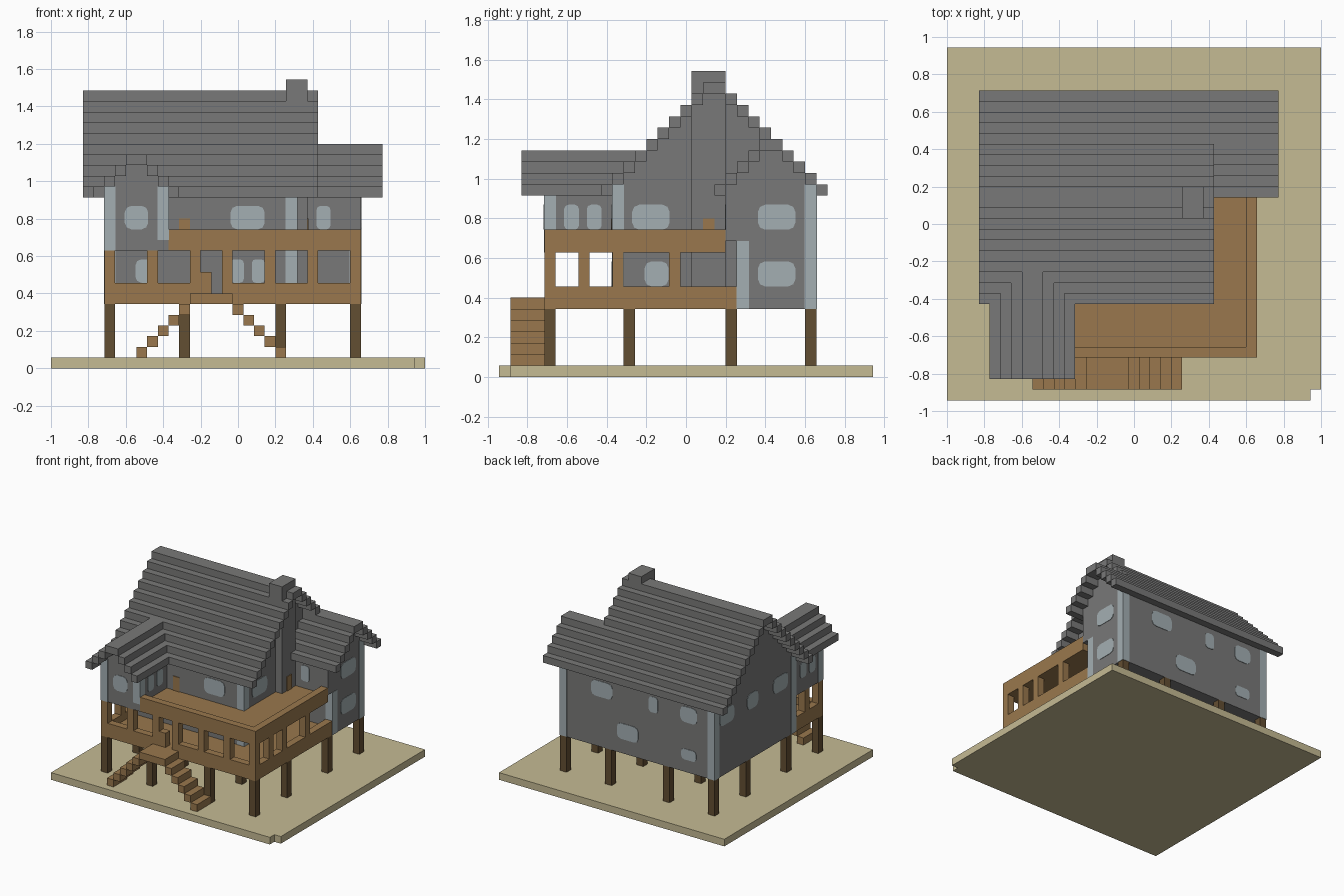
import bpy, bmesh
from mathutils import Vector

cube = bpy.data.objects.get("Cube")
if cube:
    bpy.data.objects.remove(cube, do_unlink=True)

V = 2 / 35  # one block; everything below is measured in blocks


def material(name, rgb):
    m = bpy.data.materials.new(name)
    m.use_nodes = True
    m.diffuse_color = (*rgb, 1)
    bsdf = next(n for n in m.node_tree.nodes if n.type == 'BSDF_PRINCIPLED')
    bsdf.inputs["Base Color"].default_value = (*rgb, 1)
    bsdf.inputs["Roughness"].default_value = 0.9
    return m


stone = material("grey_stone", (0.19, 0.19, 0.188))
pale = material("pale_blue", (0.37, 0.43, 0.45))
wood = material("warm_wood", (0.32, 0.187, 0.074))
dark = material("dark_wood", (0.124, 0.077, 0.032))
sand = material("sand", (0.56, 0.495, 0.295))


def place(i, j, k):
    return Vector(((i - 17.5) * V, (j - 16.5) * V, k * V))


def add_prism(bm, pts, axis, a, b):
    """Extrude a 2D outline along an axis between two planes."""
    def at(p, d):
        u, w = p
        return place(*{'x': (d, u, w), 'y': (u, d, w), 'z': (u, w, d)}[axis])
    lo = [bm.verts.new(at(p, a)) for p in pts]
    hi = [bm.verts.new(at(p, b)) for p in pts]
    faces = [bm.faces.new(lo), bm.faces.new(hi)]
    for n in range(len(pts)):
        m = (n + 1) % len(pts)
        faces.append(bm.faces.new((lo[n], lo[m], hi[m], hi[n])))
    bmesh.ops.recalc_face_normals(bm, faces=faces)


def build(name, mat, prisms):
    bm = bmesh.new()
    for p in prisms:
        add_prism(bm, *p)
    me = bpy.data.meshes.new(name)
    bm.to_mesh(me)
    bm.free()
    me.materials.append(mat)
    ob = bpy.data.objects.new(name, me)
    bpy.context.collection.objects.link(ob)
    return ob


def box(i0, i1, j0, j1, k0, k1):
    return ([(i0, j0), (i1, j0), (i1, j1), (i0, j1)], 'z', k0, k1)


def stepped(lo, hi, base, height):
    """Wall outline whose top follows the steps of the roof above."""
    pts = [(hi, base), (lo, base)]
    for c in range(lo, hi):
        for p in ((c, height(c) - 1), (c + 1, height(c) - 1)):
            if p != pts[-1]:
                pts.append(p)
    return pts


# Roof height over each column
def main_h(j): return 17 + min(j - 9, 28 - j)
def wing_h(j): return 17 + min(j - 19, 28 - j)
def bay_h(i): return 17 + min(i - 4, 11 - i)


# Ground slab with a notched corner
build("ground_slab", sand,
      [([(0, 0), (34, 0), (34, 1), (35, 1), (35, 33), (0, 33)], 'z', 0, 1)])

# Stilts
build("stilts", dark, [box(i, i + 1, j, j + 1, 1, 6)
                       for i in (5, 12, 21, 28) for j in (4, 11, 20, 27)])

# Walls
build("main_walls", stone, [(stepped(10, 28, 6, main_h), 'x', 5, 23)])
build("wing_lower_walls", stone, [box(23, 29, 21, 28, 6, 12)])
build("wing_upper_walls", stone, [(stepped(20, 28, 12, wing_h), 'x', 23, 29)])
build("bay_walls", stone, [(stepped(5, 11, 11, bay_h), 'y', 4, 12)])
build("chimney", stone, [box(22, 24, 17, 20, 6, 27)])

# Stepped roofs
build("main_roof", stone, [box(3, 25, j, j + 1, main_h(j) - 1, main_h(j))
                           for j in range(9, 29)])
build("wing_roof", stone, [box(23 if j < 24 else 25, 31, j, j + 1, wing_h(j) - 1, wing_h(j))
                           for j in range(19, 29)])
build("bay_roof", stone, [box(i, i + 1, 2, bay_h(i) - 8, bay_h(i) - 1, bay_h(i))
                          for i in range(4, 12)])

# Corner columns, standing just proud of the walls
e = 0.05
columns = [(5, 27, 6, 17), (28, 27, 6, 17), (22, 10, 7, 17), (5, 10, 6, 17),
           (28, 21, 6, 12), (5, 4, 11, 17), (10, 4, 12, 17)]
build("corner_columns", pale, [box(i - e, i + 1 + e, j - e, j + 1 + e, a, b)
                               for i, j, a, b in columns])


# Rounded windows as thin plates
def window(axis, plane, u, k, w, h=2.2):
    c = min(w, h) * 0.28
    x, z = w / 2, h / 2
    quarter = [(x, z - c), (x - c * .3, z - c * .3), (x - c, z)]
    half = quarter + [(-a, b) for a, b in reversed(quarter)]
    pts = half + [(-a, -b) for a, b in half]
    return ([(u + a, k + b) for a, b in pts], axis, plane - 0.06, plane + 0.06)


UP, LOW = 14.1, 9.1
build("front_windows", pale, [
    window('y', 10, 18.4, UP, 3.2), window('y', 10, 17.4, LOW, 1.3),
    window('y', 10, 19.4, LOW, 1.2), window('y', 10, 8.9, LOW, 2),
    window('y', 4, 8, UP, 2.2), window('y', 20, 25.5, UP, 1.3)])
build("left_windows", pale, [
    window('x', 23, 13.4, UP, 3.3), window('x', 23, 13.9, LOW, 2.1),
    window('x', 29, 24.5, UP, 3.3), window('x', 29, 24.5, LOW, 3.3)])
build("bay_side_windows", pale, [window('x', i, j, UP, 1.3)
                                 for i in (5, 11) for j in (6.4, 8.4)])
build("right_windows", pale, [window('x', 5, j, UP, w)
                              for j, w in ((25.3, 3.2), (19.6, 2.4), (13.4, 3.2))])
build("back_windows", pale, [
    window('y', 28, 22.5, UP, 3.3), window('y', 28, 14.5, UP, 1.4),
    window('y', 28, 9, UP, 2.6), window('y', 28, 18.5, LOW, 3.3),
    window('y', 28, 9, 8.5, 2.3, 1.5)])

# Lower veranda: floor, low rail and posts
build("veranda_floor", wood, [box(5, 29, 4, 10, 6, 7), box(23, 29, 10, 21, 6, 7)])
build("veranda_rail", wood, [box(5, 14, 4, 5, 7, 8), box(16, 29, 4, 5, 7, 8),
                             box(28, 29, 5, 21, 7, 8), box(5, 6, 5, 10, 7, 8)])
build("veranda_posts", wood,
      [box(i, i + 1, 4, 5, 8, 11) for i in (5, 9, 13, 16, 20, 24, 28)]
      + [box(28, 29, j, j + 1, 8, 11) for j in (7, 10, 15)]
      + [box(5, 6, 7, 8, 8, 11)])
build("veranda_gate", wood, [box(14, 15, 4, 5, 7, 9)])

# Upper balcony: floor and parapet
build("balcony_floor", wood, [box(11, 28, 5, 10, 11, 12), box(23, 28, 10, 20, 11, 12)])
build("balcony_parapet", wood, [box(11, 29, 4, 5, 11, 13), box(28, 29, 5, 20, 11, 13)])
build("wall_torches", wood, [box(12, 13, 9.9, 10, 12, 14), box(24, 24.1, 18, 19, 12, 14)])

# Double staircase meeting at a landing
build("stair_landing", wood, [box(13, 17, 1, 4, 6, 7)])
build("stair_steps", wood,
      [box(8 + n, 9 + n, 1, 4, 1 + n, 2 + n) for n in range(5)]
      + [box(21 - n, 22 - n, 1, 4, 1 + n, 2 + n) for n in range(5)])
